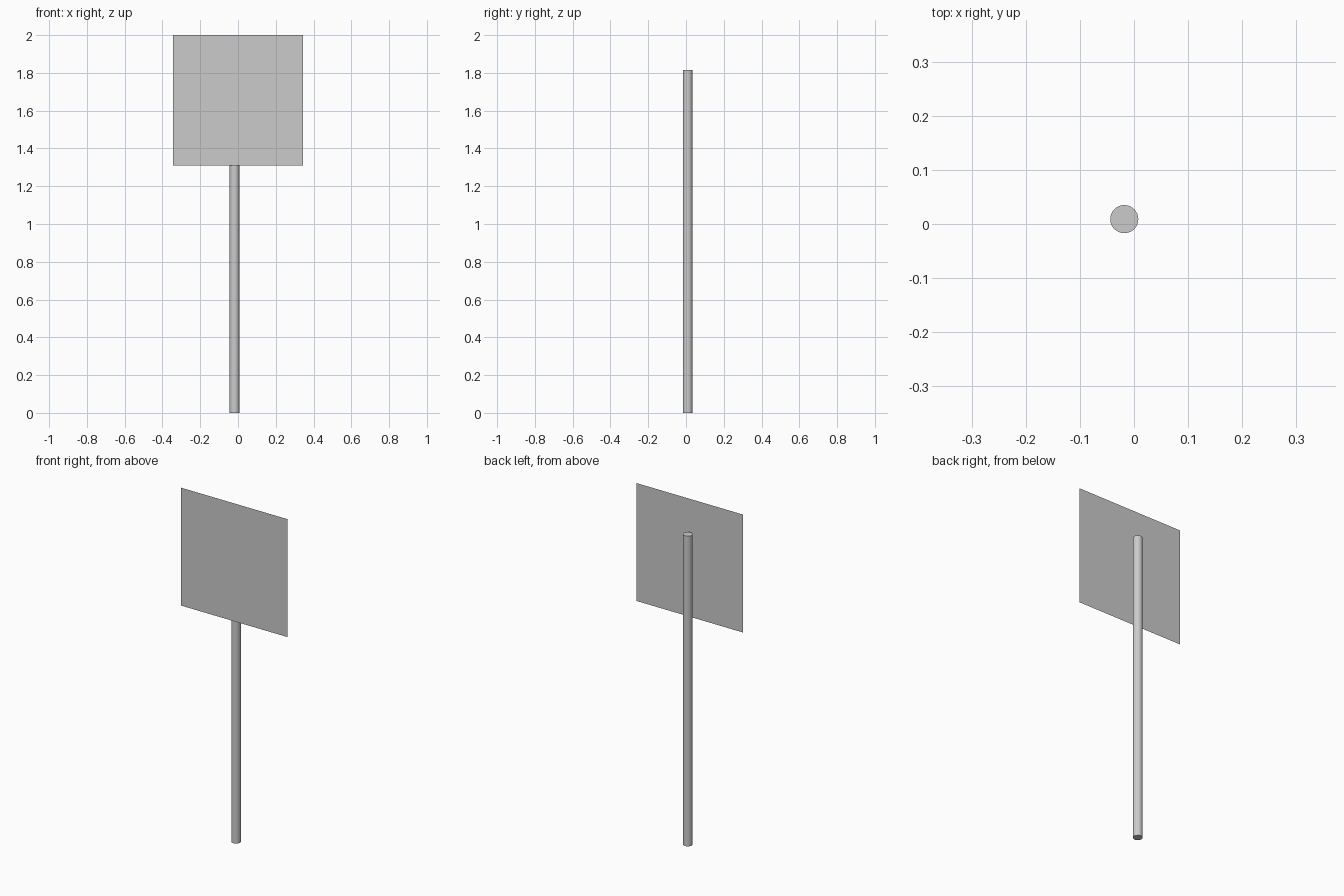
import bpy
import math

if "Cube" in bpy.data.objects:
    bpy.data.objects.remove(bpy.data.objects["Cube"])

# Round post with closed ends, slightly off centre behind the panel
POST_H, POST_R = 1.815, 0.026
bpy.ops.mesh.primitive_cylinder_add(vertices=32, radius=POST_R, depth=POST_H,
                                    location=(-0.018, 0.009, POST_H / 2))
post = bpy.context.object
post.name = "post"
bpy.ops.object.shade_smooth_by_angle(angle=math.radians(30))

# Thin square sign panel, a single sheet facing the front
PANEL = 0.69
bpy.ops.mesh.primitive_plane_add(size=PANEL, location=(0, -0.035, 2 - PANEL / 2),
                                 rotation=(math.pi / 2, 0, 0))
panel = bpy.context.object
panel.name = "sign_panel"
bpy.ops.object.transform_apply(location=False, rotation=True, scale=True)
